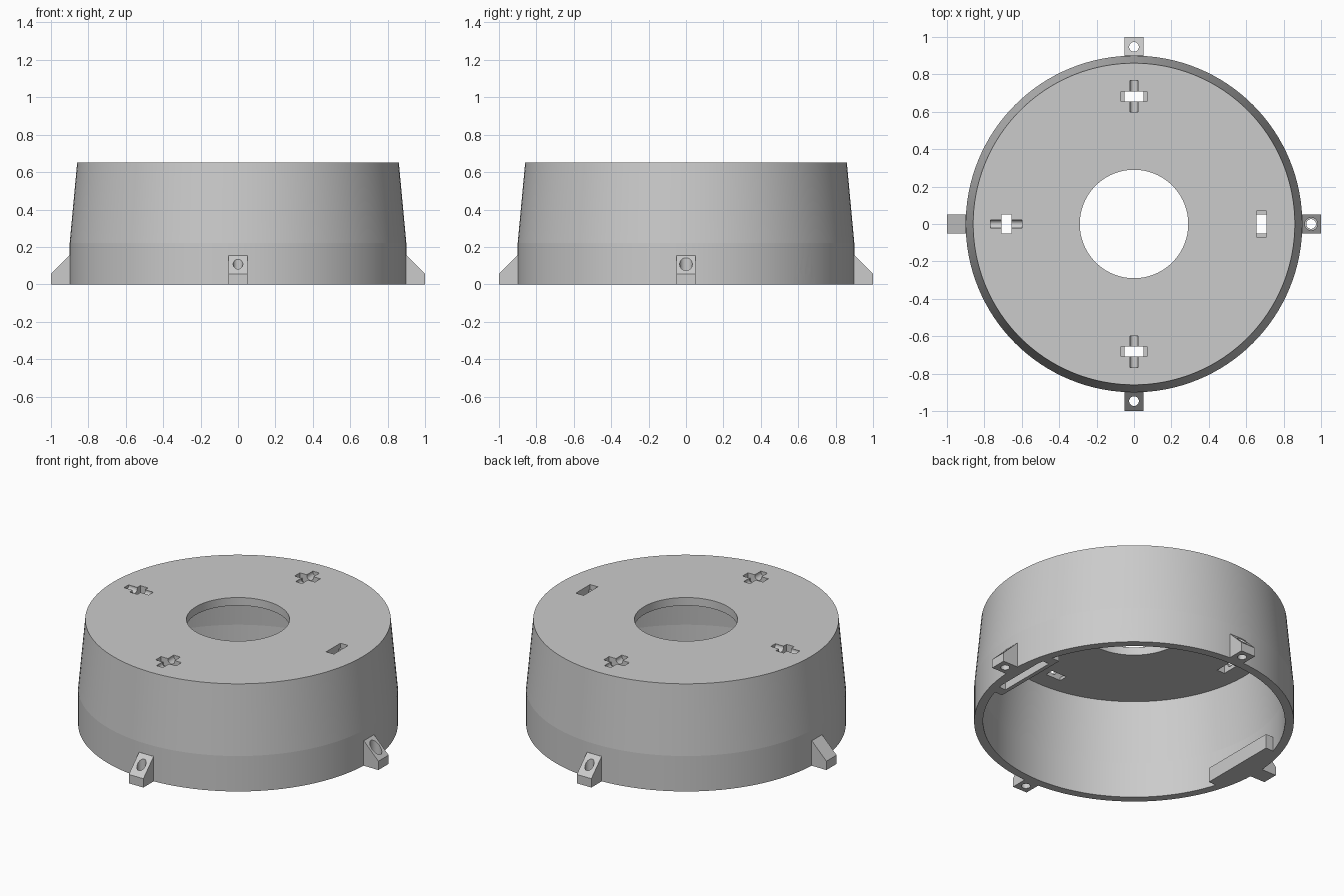
import bpy, bmesh, math
from mathutils import Matrix, Vector

cube = bpy.data.objects.get("Cube")
if cube:
    bpy.data.objects.remove(cube, do_unlink=True)

GREY = (0.6, 0.6, 0.6, 1.0)
grey = bpy.data.materials.new("light grey plastic")
grey.use_nodes = True
grey.diffuse_color = GREY
grey.node_tree.nodes["Principled BSDF"].inputs["Base Color"].default_value = GREY


def finish(name, bm):
    bmesh.ops.recalc_face_normals(bm, faces=bm.faces[:])
    mesh = bpy.data.meshes.new(name)
    bm.to_mesh(mesh)
    bm.free()
    mesh.materials.append(grey)
    obj = bpy.data.objects.new(name, mesh)
    bpy.context.scene.collection.objects.link(obj)
    return obj


def turn(angle):
    return Matrix.Rotation(angle, 4, 'Z')


def lathe(name, profile, steps=128):
    """Ring solid from a closed (radius, height) profile."""
    bm = bmesh.new()
    rings = []
    for i in range(steps):
        rot = turn(math.tau * i / steps)
        rings.append([bm.verts.new(rot @ Vector((r, 0, z))) for r, z in profile])
    n = len(profile)
    for i in range(steps):
        a, b = rings[i], rings[(i + 1) % steps]
        for j in range(n):
            k = (j + 1) % n
            bm.faces.new((a[j], b[j], b[k], a[k]))
    return finish(name, bm)


def prism(name, outline, half_width, angle):
    """Extrude an (x, z) outline sideways, then turn it about z."""
    bm = bmesh.new()
    face = bm.faces.new([bm.verts.new((x, -half_width, z)) for x, z in outline])
    out = bmesh.ops.extrude_face_region(bm, geom=[face])
    verts = [v for v in out["geom"] if isinstance(v, bmesh.types.BMVert)]
    bmesh.ops.translate(bm, verts=verts, vec=(0, 2 * half_width, 0))
    bm.transform(turn(angle))
    return finish(name, bm)


def box(name, x0, x1, half_width, z0, z1, angle):
    return prism(name, [(x0, z0), (x1, z0), (x1, z1), (x0, z1)], half_width, angle)


def cylinder(name, radius, length, centre, angle, lying=False):
    bm = bmesh.new()
    bmesh.ops.create_cone(bm, cap_ends=True, segments=48, radius1=radius,
                          radius2=radius, depth=length)
    if lying:
        bm.transform(Matrix.Rotation(math.pi / 2, 4, 'Y'))
    bm.transform(turn(angle) @ Matrix.Translation(centre))
    return finish(name, bm)


def activate(obj):
    bpy.ops.object.select_all(action='DESELECT')
    obj.select_set(True)
    bpy.context.view_layer.objects.active = obj


def cut(obj, cutters):
    activate(obj)
    for c in cutters:
        c.hide_render = True
        mod = obj.modifiers.new("cut", 'BOOLEAN')
        mod.operation = 'DIFFERENCE'
        mod.solver = 'EXACT'
        mod.object = c
        bpy.ops.object.modifier_apply(modifier=mod.name)
        bpy.data.objects.remove(c, do_unlink=True)


def smooth(obj, degrees):
    activate(obj)
    bpy.ops.object.shade_smooth_by_angle(angle=math.radians(degrees))


quarters = [i * math.pi / 2 for i in range(4)]

# Hollow tapered housing with a central opening in its lid
housing = lathe("housing", [(0.9, 0), (0.9, 0.22), (0.86, 0.65), (0.29, 0.65),
                            (0.29, 0.6), (0.815, 0.6), (0.85, 0.22), (0.85, 0)])

# Cross-shaped slots in the lid and the cable notch in the wall
cutters = []
for a in quarters:
    cutters.append(box("slot_cutter", 0.655, 0.708, 0.052, 0.55, 0.7, a))
    cutters.append(box("recess_cutter", 0.655, 0.708, 0.07, 0.62, 0.7, a))
    cutters.append(cylinder("groove_cutter", 0.023, 0.17, (0.683, 0, 0.645), a, True))
cutters.append(cylinder("notch_cutter", 0.08, 0.3, (0.88, 0, 0), math.pi / 4, True))
cut(housing, cutters)
smooth(housing, 4)

# Sloped screw tabs around the base
for side, a in zip(("left", "back", "right", "front"), quarters):
    tab = prism(side + "_screw_tab", [(0.88, 0), (1, 0), (1, 0.055), (0.9, 0.155),
                                      (0.88, 0.155)], 0.05, a)
    cut(tab, [cylinder("screw_cutter", 0.026, 0.4, (0.947, 0, 0), a),
              cylinder("head_cutter", 0.034, 0.2, (0.947, 0, 0.135), a)])
    smooth(tab, 20)

# Slotted pockets on the inside of the wall, open underneath
for side, a in (("left", 0), ("right", math.pi)):
    pocket = box(side + "_inner_pocket", 0.76, 0.855, 0.25, 0, 0.09, a)
    cut(pocket, [box("pocket_cutter", 0.785, 0.835, 0.19, -0.1, 0.075, a)])
